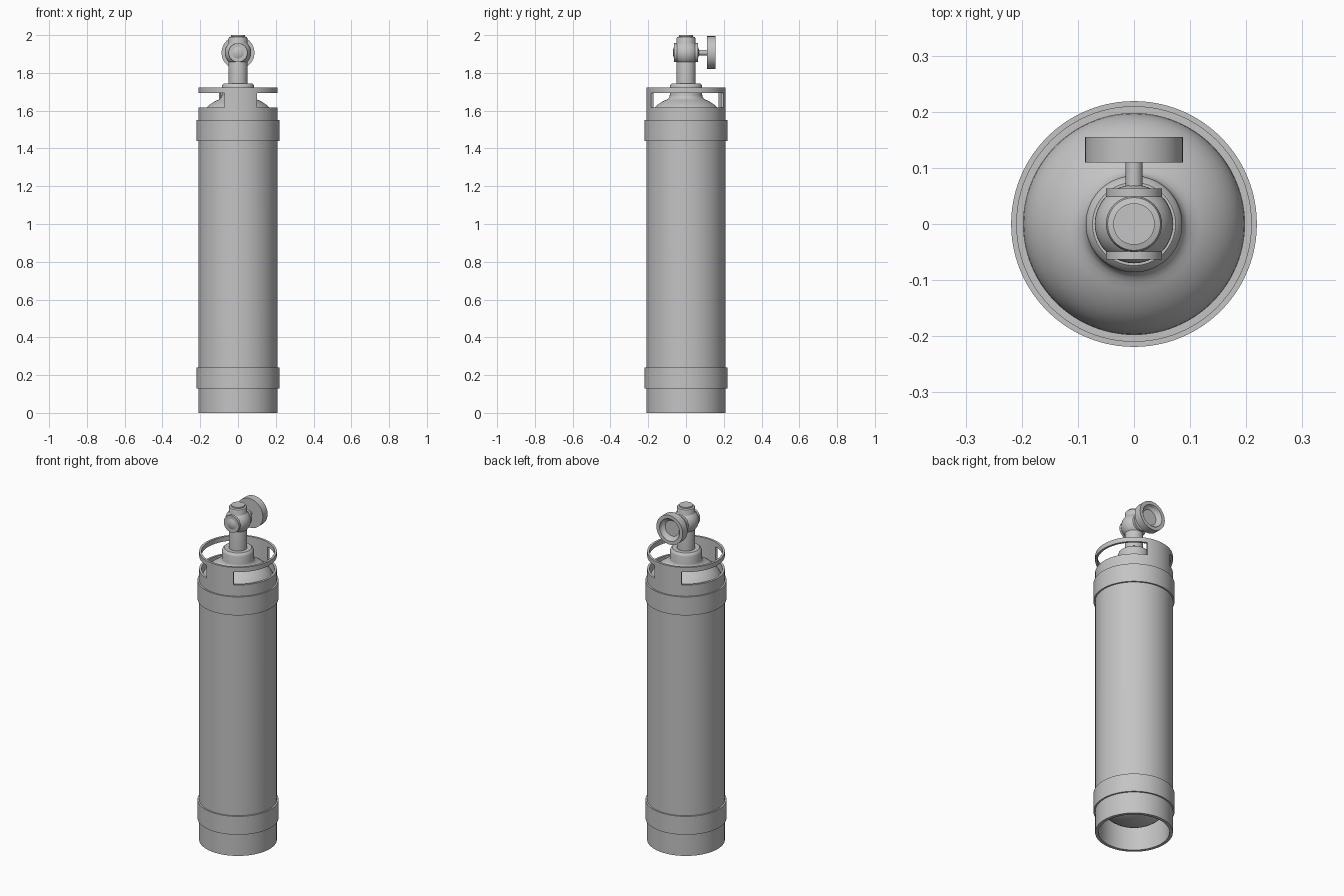
import bpy, bmesh, math
from mathutils import Matrix

cube = bpy.data.objects.get("Cube")
if cube:
    bpy.data.objects.remove(cube, do_unlink=True)

grey = bpy.data.materials.new("plain grey metal")
grey.use_nodes = True
tone = (0.55, 0.55, 0.55, 1)
grey.diffuse_color = tone
grey.node_tree.nodes["Principled BSDF"].inputs["Base Color"].default_value = tone

VALVE_Z = 1.907
ALONG_Y = Matrix.Translation((0, 0, VALVE_Z)) @ Matrix.Rotation(-math.pi / 2, 4, 'X')


def select_only(ob):
    bpy.ops.object.select_all(action='DESELECT')
    ob.select_set(True)
    bpy.context.view_layer.objects.active = ob


def lathe(name, profile, closed=False, start=0, sweep=360, steps=96, matrix=None):
    """Revolve (radius, height) points about z; a partial sweep gets end caps."""
    bm = bmesh.new()
    vs = [bm.verts.new((r, 0, z)) for r, z in profile]
    geom = vs + [bm.edges.new(pair) for pair in zip(vs, vs[1:])]
    if closed:
        geom.append(bm.edges.new((vs[-1], vs[0])))
    bmesh.ops.rotate(bm, verts=vs, cent=(0, 0, 0),
                     matrix=Matrix.Rotation(math.radians(start), 3, 'Z'))
    bmesh.ops.spin(bm, geom=geom, cent=(0, 0, 0), axis=(0, 0, 1),
                   angle=math.radians(sweep), steps=steps)
    bmesh.ops.remove_doubles(bm, verts=bm.verts, dist=1e-5)
    if sweep < 360:
        bmesh.ops.holes_fill(bm, edges=bm.edges, sides=0)
    bmesh.ops.recalc_face_normals(bm, faces=bm.faces)
    if matrix:
        bm.transform(matrix)
    mesh = bpy.data.meshes.new(name)
    bm.to_mesh(mesh)
    bm.free()
    mesh.materials.append(grey)
    ob = bpy.data.objects.new(name, mesh)
    bpy.context.collection.objects.link(ob)
    return ob


def smooth(ob):
    select_only(ob)
    bpy.ops.object.shade_smooth_by_angle(angle=math.radians(30))


def tube(r_in, r_out, z0, z1):
    return [(r_in, z0), (r_out, z0), (r_out, z1), (r_in, z1)]


def dome(radius, z, height, a0, a1, n=14):
    """Quarter-ellipse points between two angles from the rim."""
    angles = [math.radians(a0 + (a1 - a0) * i / n) for i in range(n + 1)]
    return [(radius * math.cos(a), z + height * math.sin(a)) for a in angles]


# Tank: domed bottom, skirt, wall, guard collar and domed shoulder with neck
profile = dome(0.192, 0.2, -0.133, 90, 0)
profile += [(0.192, 0), (0.21, 0), (0.21, 1.722), (0.197, 1.722)]
profile += dome(0.197, 1.545, 0.133, 0, 58)
profile += [(0.095, 1.664), (0.088, 1.672), (0.086, 1.682), (0.086, 1.728),
            (0.083, 1.737), (0.074, 1.745), (0, 1.745)]
tank = lathe("tank", profile)

# Two openings through the guard leave a front post and a back post
for start in (-61.6, 118.4):
    cutter = lathe("guard_cutter", tube(0.18, 0.24, 1.617, 1.694), True, start, 132, 40)
    cutter.hide_render = True
    mod = tank.modifiers.new("guard_opening", 'BOOLEAN')
    mod.operation = 'DIFFERENCE'
    mod.solver = 'EXACT'
    mod.object = cutter
    select_only(tank)
    bpy.ops.object.modifier_apply(modifier=mod.name)
    bpy.data.objects.remove(cutter, do_unlink=True)
smooth(tank)

# Reinforcing bands
for name, z0, z1 in (("lower_band", 0.13, 0.24), ("upper_band", 1.44, 1.55)):
    smooth(lathe(name, tube(0.205, 0.219, z0, z1), True))

# Valve: stem with cap, round body and cross barrel
smooth(lathe("valve_stem", [(0, 1.74), (0.05, 1.74), (0.05, 1.982), (0.047, 1.989),
                            (0.037, 1.992), (0.037, 2.0), (0, 2.0)], steps=48))
smooth(lathe("valve_body", dome(0.07, VALVE_Z, 0.07, -90, 90, 24), steps=48))
smooth(lathe("valve_barrel", [(0, -0.063), (0.05, -0.063), (0.05, 0.063), (0, 0.063)],
             steps=48, matrix=ALONG_Y))

# Handwheel with a dished back face
smooth(lathe("spindle", [(0, 0.05), (0.015, 0.05), (0.015, 0.12), (0, 0.12)],
             steps=24, matrix=ALONG_Y))
smooth(lathe("handwheel", [(0, 0.11), (0.087, 0.11), (0.087, 0.155), (0.066, 0.155),
                           (0.06, 0.14), (0.046, 0.13), (0, 0.13)],
             steps=64, matrix=ALONG_Y))
